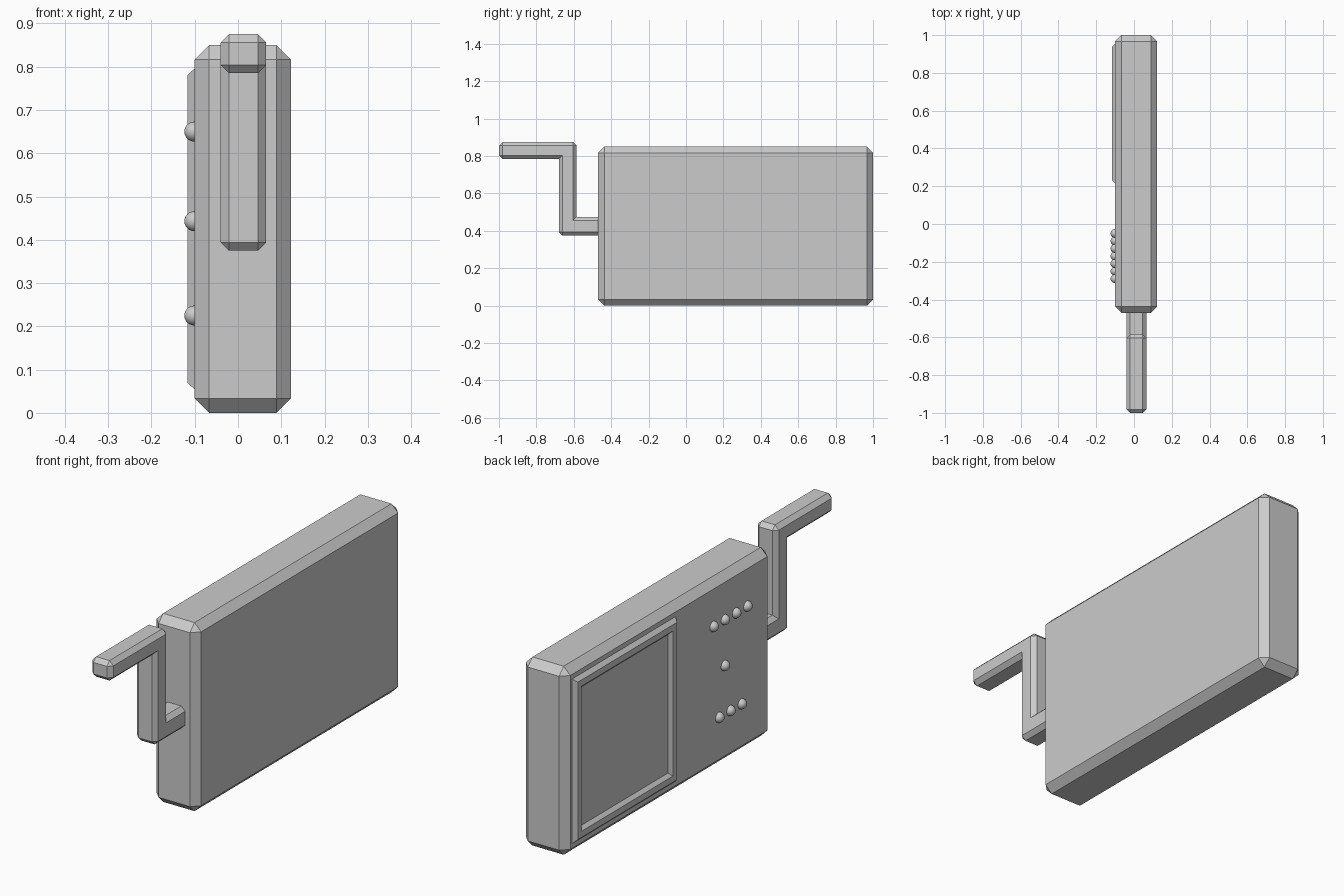
import bpy, bmesh, math
from mathutils import Matrix, Vector

if "Cube" in bpy.data.objects:
    bpy.data.objects.remove(bpy.data.objects["Cube"])

grey = bpy.data.materials.new("plain_grey")
grey.diffuse_color = (0.6, 0.6, 0.6, 1)
grey.use_nodes = True
grey.node_tree.nodes["Principled BSDF"].inputs["Base Color"].default_value = grey.diffuse_color


def finish(bm, name, smooth=False):
    bmesh.ops.recalc_face_normals(bm, faces=bm.faces)
    for f in bm.faces:
        f.smooth = smooth
    me = bpy.data.meshes.new(name)
    bm.to_mesh(me)
    bm.free()
    me.materials.append(grey)
    ob = bpy.data.objects.new(name, me)
    bpy.context.collection.objects.link(ob)
    return ob


def chamfered_profile(name, profile, x0, x1, width):
    """Extrude a (y, z) profile along x and chamfer its convex edges."""
    bm = bmesh.new()
    face = bm.faces.new([bm.verts.new((x0, y, z)) for y, z in profile])
    ext = bmesh.ops.extrude_face_region(bm, geom=[face])["geom"]
    bmesh.ops.translate(bm, vec=(x1 - x0, 0, 0),
                        verts=[g for g in ext if isinstance(g, bmesh.types.BMVert)])
    bmesh.ops.recalc_face_normals(bm, faces=bm.faces)
    edges = [e for e in bm.edges if e.is_convex and e.calc_face_angle() > 0.5]
    bmesh.ops.bevel(bm, geom=edges, offset=width, segments=1,
                    affect='EDGES', profile=0.5, offset_type='OFFSET')
    finish(bm, name)


# Main case
chamfered_profile("case", [(-0.47, 0), (1, 0), (1, 0.85), (-0.47, 0.85)],
                  -0.10, 0.122, 0.033)

# Z-shaped crank handle, running into the case front
chamfered_profile("crank_handle",
                  [(-1, 0.785), (-0.68, 0.785), (-0.68, 0.375), (-0.44, 0.375),
                   (-0.44, 0.475), (-0.585, 0.475), (-0.585, 0.875), (-1, 0.875)],
                  -0.04, 0.065, 0.019)

# Screen: raised frame with sloped sides and a sunken panel, as nested rectangles
bm = bmesh.new()
rings = []
for inset, x in [(0, -0.099), (0.017, -0.117), (0.045, -0.117), (0.06, -0.102)]:
    y0, y1, z0, z1 = 0.215 + inset, 0.955 - inset, 0.053 + inset, 0.797 - inset
    rings.append([bm.verts.new((x, y, z))
                  for y, z in ((y0, z0), (y1, z0), (y1, z1), (y0, z1))])
for a, b in zip(rings, rings[1:]):
    for i in range(4):
        j = (i + 1) % 4
        bm.faces.new((a[i], a[j], b[j], b[i]))
bm.faces.new(rings[-1])
bm.faces.new(rings[0][::-1])
finish(bm, "screen_frame")

# Round buttons in three rows
rows = [(0.65, (-0.05, -0.13, -0.21, -0.29)),
        (0.443, (-0.13,)),
        (0.225, (-0.09, -0.17, -0.25))]
for z, ys in rows:
    for y in ys:
        bm = bmesh.new()
        bmesh.ops.create_uvsphere(
            bm, u_segments=24, v_segments=12, radius=0.023,
            matrix=Matrix.Translation((-0.101, y, z)) @ Matrix.Rotation(math.pi / 2, 4, 'Y'))
        finish(bm, "button", smooth=True)
